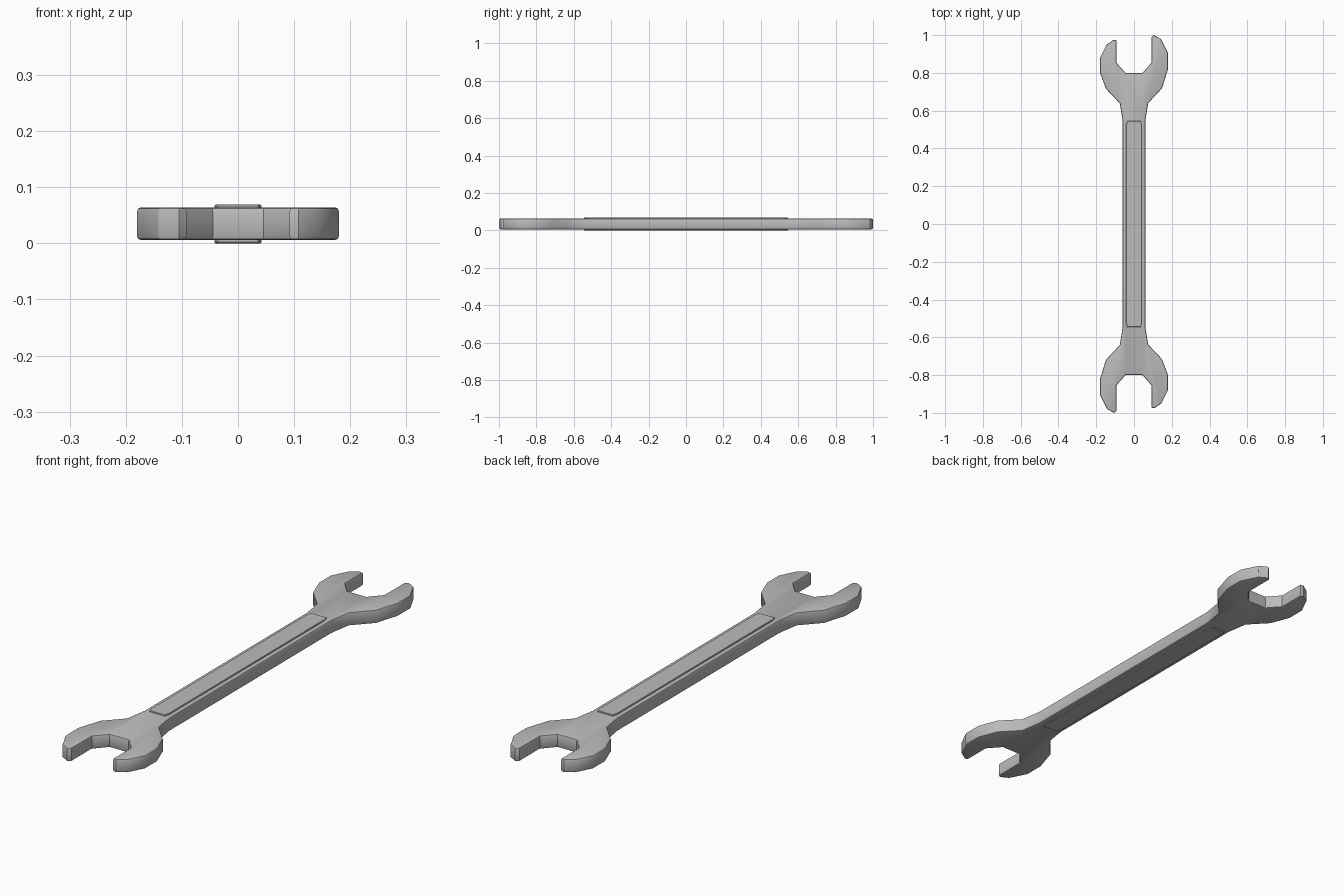
import bpy
import bmesh
import math

cube = bpy.data.objects.get("Cube")
if cube:
    bpy.data.objects.remove(cube, do_unlink=True)

# Single steel colour
steel = bpy.data.materials.new("steel_grey")
steel.use_nodes = True
colour = (0.5, 0.5, 0.5, 1)
steel.diffuse_color = colour
steel.node_tree.nodes["Principled BSDF"].inputs["Base Color"].default_value = colour


def half_turn(points):
    """Complete an outline by repeating it turned half way round z."""
    return points + [(-x, -y) for x, y in points]


def slab(name, outline, bottom, top, bevel, segments):
    """Extrude an outline upwards and round its rims."""
    bm = bmesh.new()
    face = bm.faces.new([bm.verts.new((x, y, bottom)) for x, y in outline])
    ext = bmesh.ops.extrude_face_region(bm, geom=[face])
    moved = [v for v in ext["geom"] if isinstance(v, bmesh.types.BMVert)]
    bmesh.ops.translate(bm, vec=(0, 0, top - bottom), verts=moved)
    bmesh.ops.recalc_face_normals(bm, faces=bm.faces)
    rims = [e for e in bm.edges
            if abs(e.verts[0].co.z - e.verts[1].co.z) < 1e-5]
    bmesh.ops.bevel(bm, geom=rims, offset=bevel, segments=segments,
                    profile=0.5, affect='EDGES', clamp_overlap=True)
    mesh = bpy.data.meshes.new(name)
    bm.to_mesh(mesh)
    bm.free()
    mesh.materials.append(steel)
    obj = bpy.data.objects.new(name, mesh)
    bpy.context.collection.objects.link(obj)
    bpy.ops.object.select_all(action='DESELECT')
    obj.select_set(True)
    bpy.context.view_layer.objects.active = obj
    bpy.ops.object.shade_smooth_by_angle(angle=math.radians(32))
    return obj


# Spanner body: one open jaw with a longer prong, repeated at the other end
jaw = [
    (0.06, 0.545), (0.075, 0.64), (0.148, 0.718), (0.18, 0.82),
    (0.18, 0.905), (0.142, 0.98), (0.105, 1.0), (0.092, 0.988),
    (0.092, 0.853), (0.045, 0.80), (-0.045, 0.80), (-0.092, 0.853),
    (-0.092, 0.972), (-0.108, 0.975), (-0.145, 0.95), (-0.18, 0.88),
    (-0.18, 0.80), (-0.148, 0.715), (-0.075, 0.638), (-0.06, 0.545),
]
slab("spanner_body", half_turn(jaw), 0.006, 0.064, 0.007, 2)

# Raised grip panel standing proud on both faces of the handle
panel = [(0.042, 0.525), (0.036, 0.545), (-0.036, 0.545), (-0.042, 0.525)]
slab("grip_panel", half_turn(panel), 0.0, 0.069, 0.002, 1)
